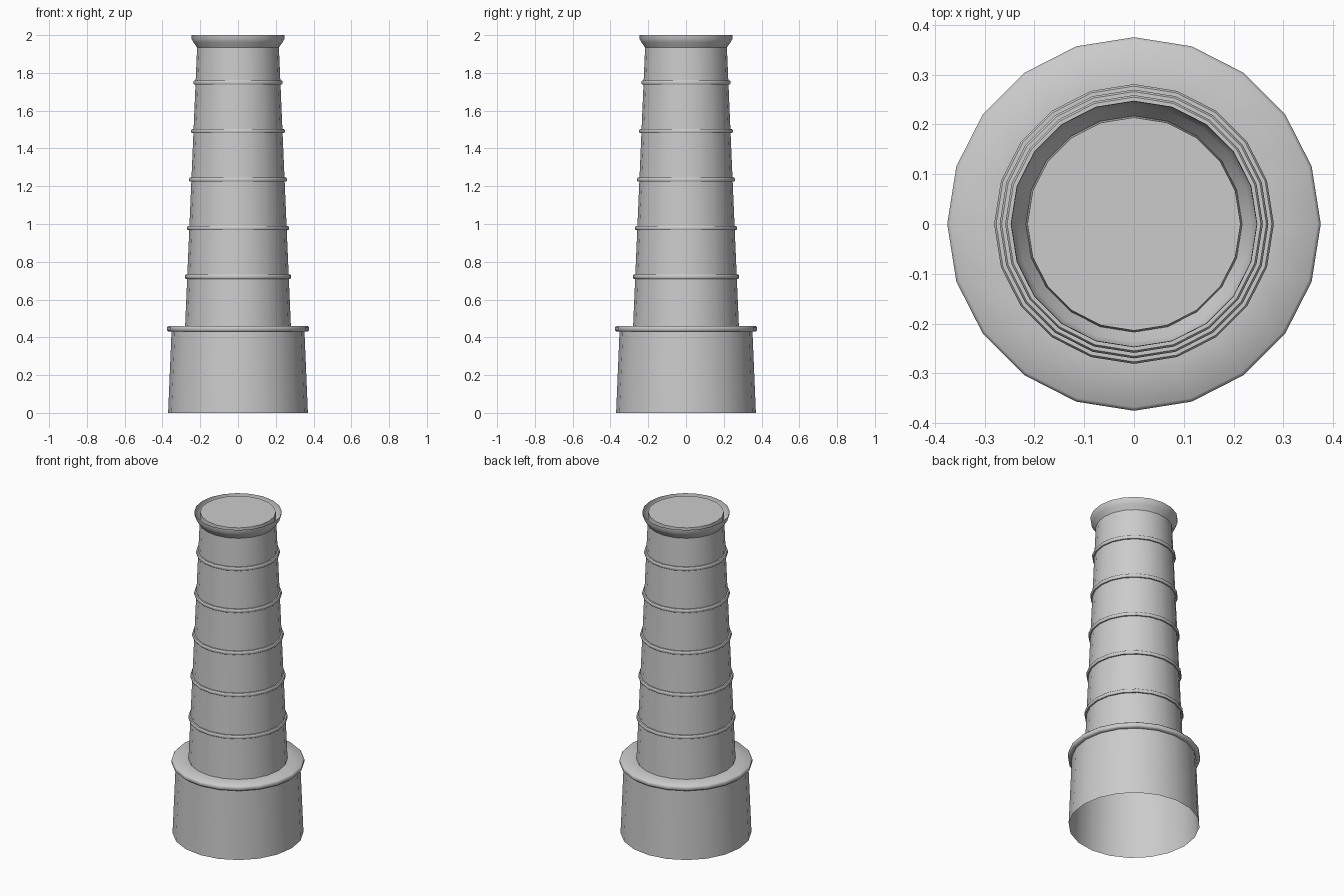
import bpy
import bmesh
from math import cos, sin, tau, radians

SIDES = 20
BANDS = 5

if "Cube" in bpy.data.objects:
    bpy.data.objects.remove(bpy.data.objects["Cube"], do_unlink=True)

grey = bpy.data.materials.new("light_grey")
grey.use_nodes = True
colour = (0.6, 0.6, 0.6, 1)
grey.diffuse_color = colour
grey.node_tree.nodes["Principled BSDF"].inputs["Base Color"].default_value = colour


def lathe(name, profile, cap_top=False):
    """Turn a (radius, height) profile, listed upwards, around z."""
    bm = bmesh.new()
    rings = [[bm.verts.new((r * cos(tau * i / SIDES), r * sin(tau * i / SIDES), z))
              for i in range(SIDES)] for r, z in profile]
    for low, high in zip(rings, rings[1:]):
        for i in range(SIDES):
            j = (i + 1) % SIDES
            bm.faces.new((low[i], low[j], high[j], high[i]))
    if cap_top:
        bm.faces.new(rings[-1])
    mesh = bpy.data.meshes.new(name)
    bm.to_mesh(mesh)
    bm.free()
    mesh.materials.append(grey)
    obj = bpy.data.objects.new(name, mesh)
    bpy.context.collection.objects.link(obj)
    bpy.ops.object.select_all(action="DESELECT")
    obj.select_set(True)
    bpy.context.view_layer.objects.active = obj
    bpy.ops.object.shade_smooth_by_angle(angle=radians(50))
    return obj


def shaft_radius(z):
    return 0.28 - 0.043 * (z - 0.46)


# Open-bottomed base with a softened flange
lathe("base", [(0.37, 0), (0.352, 0.43)])
lathe("base_flange", [(0.35, 0.43), (0.368, 0.43), (0.375, 0.437),
                      (0.375, 0.454), (0.368, 0.461), (0.27, 0.461)])

# Tapered shaft, closed at the top
lathe("shaft", [(shaft_radius(z), z) for z in (0.46, 1.998)], cap_top=True)

# Evenly spaced bands hugging the shaft
for n in range(BANDS):
    z = 0.721 + 0.257 * n
    r = shaft_radius(z)
    lathe(f"band_{n + 1}", [(r - 0.003, z - 0.011), (r + 0.008, z - 0.011),
                            (r + 0.012, z - 0.006), (r + 0.012, z + 0.006),
                            (r + 0.008, z + 0.011), (r - 0.003, z + 0.011)])

# Thin flared collar around the mouth
lathe("flared_rim", [(0.217, 1.934), (0.236, 1.962), (0.245, 1.978), (0.247, 2.0)])
